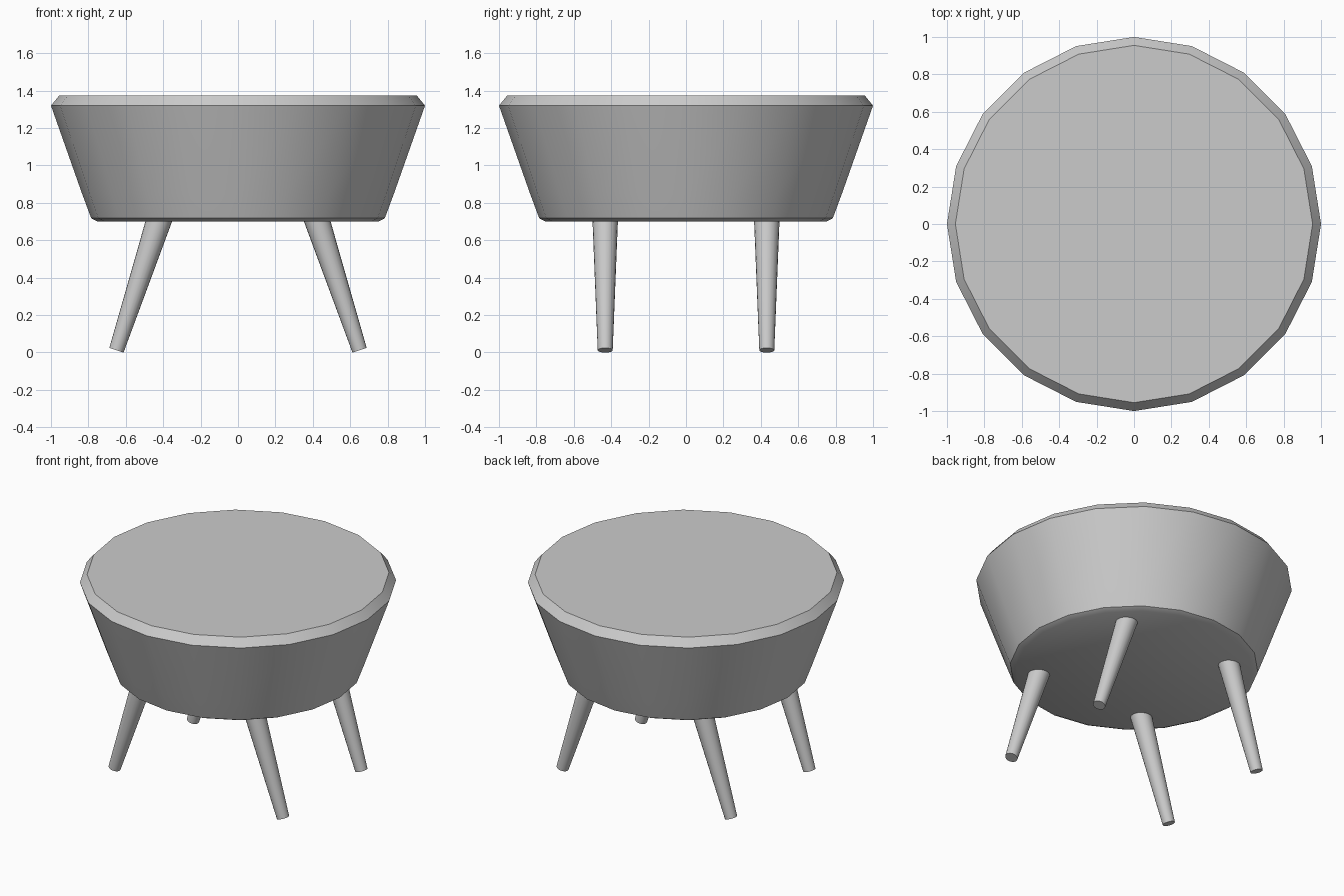
import bpy, bmesh, math
from mathutils import Vector

if "Cube" in bpy.data.objects:
    bpy.data.objects.remove(bpy.data.objects["Cube"])

SIDES = 20


def finish(name, bm, angle):
    bmesh.ops.recalc_face_normals(bm, faces=bm.faces)
    mesh = bpy.data.meshes.new(name)
    bm.to_mesh(mesh)
    bm.free()
    obj = bpy.data.objects.new(name, mesh)
    bpy.context.collection.objects.link(obj)
    bpy.ops.object.select_all(action='DESELECT')
    obj.select_set(True)
    bpy.context.view_layer.objects.active = obj
    bpy.ops.object.shade_smooth_by_angle(angle=math.radians(angle))
    return obj


# Padded seat: 20-sided tapered drum with bevelled rims
profile = [(0.75, 0.70), (0.785, 0.718), (0.834, 0.85), (1.0, 1.32), (0.955, 1.375)]
bm = bmesh.new()
rings = []
for r, z in profile:
    rings.append([bm.verts.new((r * math.cos(math.tau * i / SIDES),
                                r * math.sin(math.tau * i / SIDES), z))
                  for i in range(SIDES)])
for low, high in zip(rings, rings[1:]):
    for i in range(SIDES):
        j = (i + 1) % SIDES
        bm.faces.new((low[i], low[j], high[j], high[i]))
bm.faces.new(rings[0][::-1])
bm.faces.new(rings[-1])
finish("seat", bm, 30)


# Tapered legs, splayed sideways only
def leg(name, sx, sy):
    foot = Vector((0.65 * sx, 0.432 * sy, 0.012))
    top = Vector((0.415 * sx, 0.432 * sy, 0.73))
    axis = top - foot
    bm = bmesh.new()
    bmesh.ops.create_cone(bm, cap_ends=True, segments=20, radius1=0.040,
                          radius2=0.069, depth=axis.length)
    bm.transform(axis.to_track_quat('Z', 'Y').to_matrix().to_4x4())
    bmesh.ops.translate(bm, verts=bm.verts, vec=(foot + top) / 2)
    finish(name, bm, 30)


for y_name, sy in (("front", -1), ("back", 1)):
    for x_name, sx in (("left", -1), ("right", 1)):
        leg(f"{y_name}_{x_name}_leg", sx, sy)
